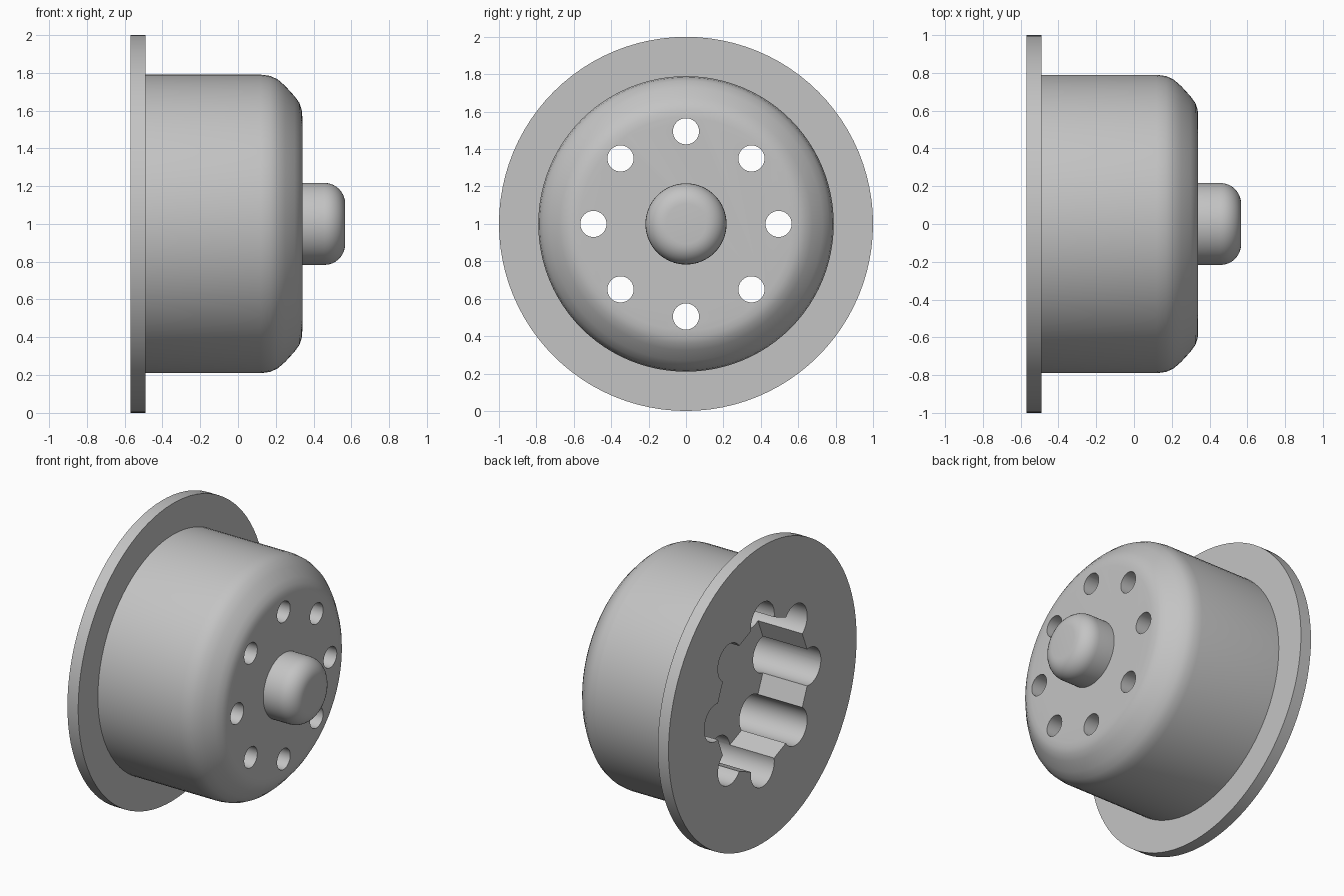
import bpy, bmesh
from math import radians, cos, sin, tau
from mathutils import Matrix, Vector

if "Cube" in bpy.data.objects:
    bpy.data.objects.remove(bpy.data.objects["Cube"], do_unlink=True)

AXIS_HEIGHT = 1.0
BOLT_CIRCLE = 0.495
BACK, FACE, FRONT = -0.57, 0.34, 0.567

grey = bpy.data.materials.new("plain_grey")
grey.use_nodes = True
grey.diffuse_color = (0.55, 0.55, 0.55, 1)
grey.node_tree.nodes["Principled BSDF"].inputs["Base Color"].default_value = grey.diffuse_color


def make_object(name, bm):
    bmesh.ops.recalc_face_normals(bm, faces=bm.faces)
    mesh = bpy.data.meshes.new(name)
    bm.to_mesh(mesh)
    bm.free()
    obj = bpy.data.objects.new(name, mesh)
    bpy.context.collection.objects.link(obj)
    obj.location.z = AXIS_HEIGHT
    mesh.materials.append(grey)
    return obj


def lathe(name, profile, steps=96):
    """Revolve (x, radius) points around the x axis and cap both ends."""
    bm = bmesh.new()
    rings = []
    for x, r in profile:
        rings.append([bm.verts.new((x, r * cos(tau * i / steps), r * sin(tau * i / steps)))
                      for i in range(steps)])
    for a, b in zip(rings, rings[1:]):
        for i in range(steps):
            j = (i + 1) % steps
            bm.faces.new((a[i], a[j], b[j], b[i]))
    bm.faces.new(rings[0])
    bm.faces.new(rings[-1])
    return make_object(name, bm)


def cutter(name, radius, x0, x1, sides, ring=0):
    """Prisms along x: one on the axis, or eight around the bolt circle."""
    bm = bmesh.new()
    for i in range(8 if ring else 1):
        a = tau * i / 8
        centre = Vector(((x0 + x1) / 2, ring * cos(a), ring * sin(a)))
        turn = Matrix.Translation(centre) @ Matrix.Rotation(radians(90), 4, 'Y')
        bmesh.ops.create_cone(bm, cap_ends=True, segments=sides, radius1=radius,
                              radius2=radius, depth=x1 - x0, matrix=turn)
    obj = make_object(name, bm)
    obj.hide_render = True
    return obj


def smooth(obj):
    bpy.ops.object.select_all(action='DESELECT')
    obj.select_set(True)
    bpy.context.view_layer.objects.active = obj
    bpy.ops.object.shade_smooth_by_angle(angle=radians(30))


# Drum with its flange and rounded, bevelled shoulder
drum = lathe("flanged_drum", [
    (BACK, 1.0), (-0.49, 1.0), (-0.49, 0.79), (0.12, 0.79), (0.17, 0.783),
    (0.21, 0.765), (0.25, 0.73), (0.30, 0.675), (0.325, 0.64), (0.337, 0.605), (FACE, 0.57)])

# Centre hub with a rounded end
ROUND = 0.11
hub_profile = [(FACE - 0.02, 0.217)]
for k in range(9):
    a = tau / 4 * k / 8
    hub_profile.append((FRONT - ROUND + ROUND * sin(a), 0.217 - ROUND + ROUND * cos(a)))
hub = lathe("centre_hub", hub_profile, 64)

# Octagonal back pocket, deep bolt recesses and through holes
cutters = [
    cutter("pocket_cutter", 0.525, BACK - 0.1, -0.24, 8),
    cutter("recess_cutter", 0.125, BACK - 0.12, 0.1, 40, BOLT_CIRCLE),
    cutter("hole_cutter", 0.07, -0.1, FACE + 0.1, 32, BOLT_CIRCLE),
]
bpy.context.view_layer.objects.active = drum
for c in cutters:
    mod = drum.modifiers.new(c.name, 'BOOLEAN')
    mod.operation = 'DIFFERENCE'
    mod.solver = 'EXACT'
    mod.object = c
    bpy.ops.object.modifier_apply(modifier=mod.name)
for c in cutters:
    bpy.data.objects.remove(c, do_unlink=True)

for part in (drum, hub):
    smooth(part)
